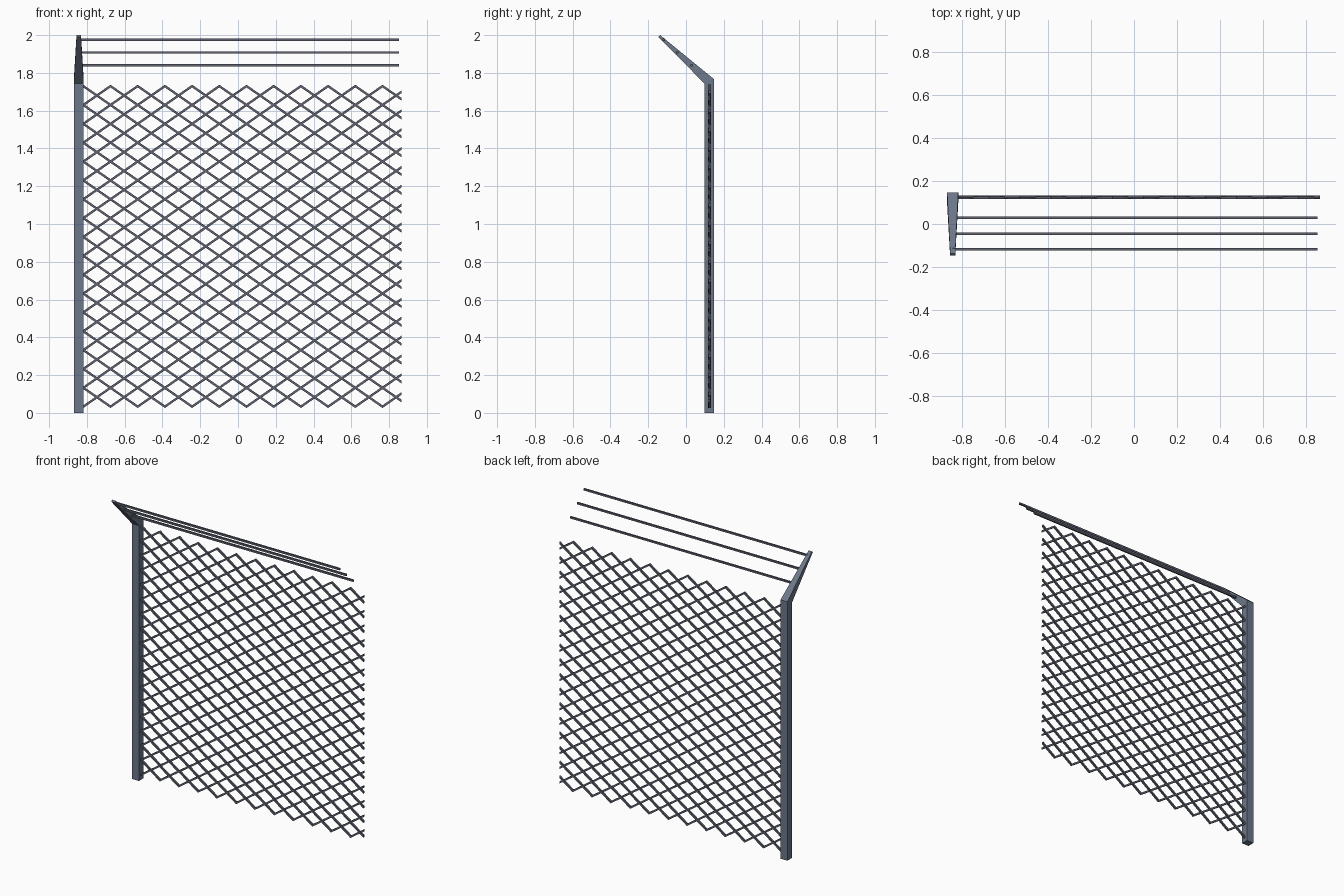
import bpy
import math

cube = bpy.data.objects.get("Cube")
if cube:
    bpy.data.objects.remove(cube, do_unlink=True)


def make_material(name, color):
    mat = bpy.data.materials.new(name)
    mat.use_nodes = True
    mat.diffuse_color = color
    mat.node_tree.nodes["Principled BSDF"].inputs["Base Color"].default_value = color
    return mat


post_grey = make_material("post blue grey", (0.15, 0.185, 0.25, 1))
wire_grey = make_material("wire grey", (0.115, 0.125, 0.165, 1))


def loft(name, solids, mat):
    """One object of closed solids, each a list of four-cornered rings."""
    verts, faces = [], []
    for rings in solids:
        first = len(verts)
        verts += [v for ring in rings for v in ring]
        last = len(verts) - 4
        faces.append([first + i for i in (3, 2, 1, 0)])
        for a in range(first, last, 4):
            for i in range(4):
                j = (i + 1) % 4
                faces.append([a + i, a + j, a + 4 + j, a + 4 + i])
        faces.append([last + i for i in range(4)])
    mesh = bpy.data.meshes.new(name)
    mesh.from_pydata(verts, [], faces)
    mesh.materials.append(mat)
    obj = bpy.data.objects.new(name, mesh)
    bpy.context.collection.objects.link(obj)


# Square post with a tapered arm leaning to the front
POST_X = -0.843


def post_ring(half, front, back):
    (fy, fz), (by, bz) = front, back
    return [(POST_X - half, fy, fz), (POST_X + half, fy, fz),
            (POST_X + half, by, bz), (POST_X - half, by, bz)]


FRONT, BACK = 0.098, 0.147
shoulder = post_ring(0.026, (FRONT, 1.743), (BACK, 1.768))
tip = post_ring(0.012, (-0.147, 1.991), (-0.137, 2.0))
loft("post", [[post_ring(0.026, (FRONT, 0), (BACK, 0)), shoulder]], post_grey)
loft("leaning_arm", [[shoulder, tip]], post_grey)

# Chain link mesh: pairs of mirrored zigzag wires with mitred corners
WIRE = 0.006
ROWS, STEP, START, BENDS = 17, 0.144, -0.819, 12
LOW, HIGH = 0.033, 1.730


def wire_ring(x, y, z, half_y, half_z):
    return [(x, y - half_y, z - half_z), (x, y + half_y, z - half_z),
            (x, y + half_y, z + half_z), (x, y - half_y, z + half_z)]


row_height = (HIGH - LOW) / ROWS
slope = row_height / STEP
half_z = WIRE * math.hypot(1, slope)
zigzags = []
for row in range(ROWS):
    middle = LOW + row_height * (row + 0.5)
    for side in (1, -1):
        y = 0.124 + 0.002 * side
        points = [(START + k * STEP, middle + side * (-1) ** k * row_height / 2)
                  for k in range(BENDS)]
        # cut ends: a stub inside the post, a longer tail at the open edge
        (x0, z0), (x1, z1) = points[0], points[-1]
        points.insert(0, (x0 - 0.02, z0 - side * slope * 0.02))
        points.append((x1 + 0.1, z1 + side * slope * 0.1))
        zigzags.append([wire_ring(x, y, z, WIRE, half_z) for x, z in points])
loft("chain_link_mesh", zigzags, wire_grey)

# Three straight wires strung from the arm
strands = [(0.029, 1.840), (-0.046, 1.908), (-0.118, 1.975)]
loft("top_wires", [[wire_ring(x, y, z, WIRE, WIRE) for x in (POST_X, 0.853)]
                   for y, z in strands], wire_grey)
